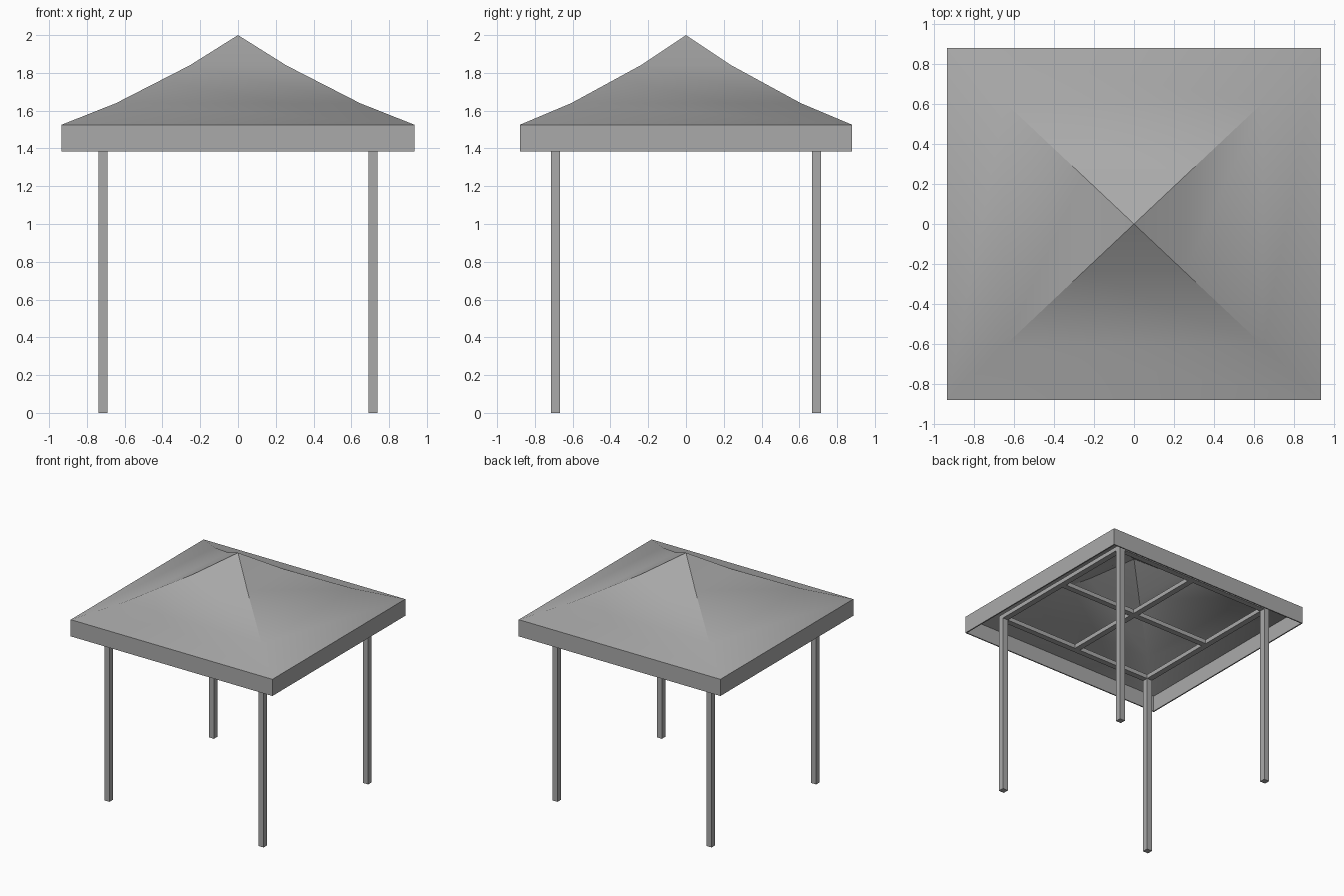
import bpy, bmesh, math

if "Cube" in bpy.data.objects:
    bpy.data.objects.remove(bpy.data.objects["Cube"])

# Single grey finish
grey = bpy.data.materials.new("neutral grey")
grey.use_nodes = True
colour = (0.4, 0.4, 0.4, 1)
grey.diffuse_color = colour
grey.node_tree.nodes["Principled BSDF"].inputs["Base Color"].default_value = colour

HALF_X, HALF_Y = 0.935, 0.88
LEG_X, LEG_Y = 0.715, 0.692
LEG_W = 0.048
FRAME_TOP, FRAME_H = 1.53, 0.035


def finish(name, bm):
    bmesh.ops.recalc_face_normals(bm, faces=bm.faces)
    mesh = bpy.data.meshes.new(name)
    bm.to_mesh(mesh)
    bm.free()
    mesh.materials.append(grey)
    obj = bpy.data.objects.new(name, mesh)
    bpy.context.collection.objects.link(obj)
    return obj


def box(name, centre, size):
    bm = bmesh.new()
    bmesh.ops.create_cube(bm, size=1)
    bmesh.ops.scale(bm, vec=size, verts=bm.verts)
    bmesh.ops.translate(bm, vec=centre, verts=bm.verts)
    return finish(name, bm)


# Canopy: rectangular rings from outer peak to valance hem, then back up inside
outer = [(0.255, 1.84), (0.645, 1.64), (HALF_X, 1.525), (HALF_X, 1.385)]
t = 0.01
inner = [(x - t, z if z < 1.4 else z - t) for x, z in reversed(outer)]
bm = bmesh.new()


def ring(x, z):
    y = x * HALF_Y / HALF_X
    return [bm.verts.new((sx * x, sy * y, z))
            for sx, sy in ((-1, -1), (1, -1), (1, 1), (-1, 1))]


rings = [ring(x, z) for x, z in outer + inner]
for a, b in zip(rings, rings[1:]):
    for i in range(4):
        j = (i + 1) % 4
        bm.faces.new((a[i], a[j], b[j], b[i]))
for end, z in ((rings[0], 2.0), (rings[-1], 2.0 - t)):
    peak = bm.verts.new((0, 0, z))
    for i in range(4):
        bm.faces.new((end[i], end[(i + 1) % 4], peak))
canopy = finish("canopy", bm)
bpy.ops.object.select_all(action="DESELECT")
canopy.select_set(True)
bpy.context.view_layer.objects.active = canopy
bpy.ops.object.shade_smooth_by_angle(angle=math.radians(35))

# Four legs
for sx, side in ((1, "left"), (-1, "right")):
    for sy, end in ((-1, "front"), (1, "back")):
        box(f"{end}_{side}_leg", (sx * LEG_X, sy * LEG_Y, FRAME_TOP / 2),
            (LEG_W, LEG_W, FRAME_TOP))

# Top frame: side rails plus a central cross
z = FRAME_TOP - FRAME_H / 2
for s, tag in ((-1, "first"), (0, "middle"), (1, "last")):
    box(f"{tag}_cross_rail", (0, s * LEG_Y, z),
        (2 * LEG_X - LEG_W, LEG_W, FRAME_H))
    box(f"{tag}_long_rail", (s * LEG_X, 0, z),
        (LEG_W, 2 * LEG_Y - LEG_W, FRAME_H))
